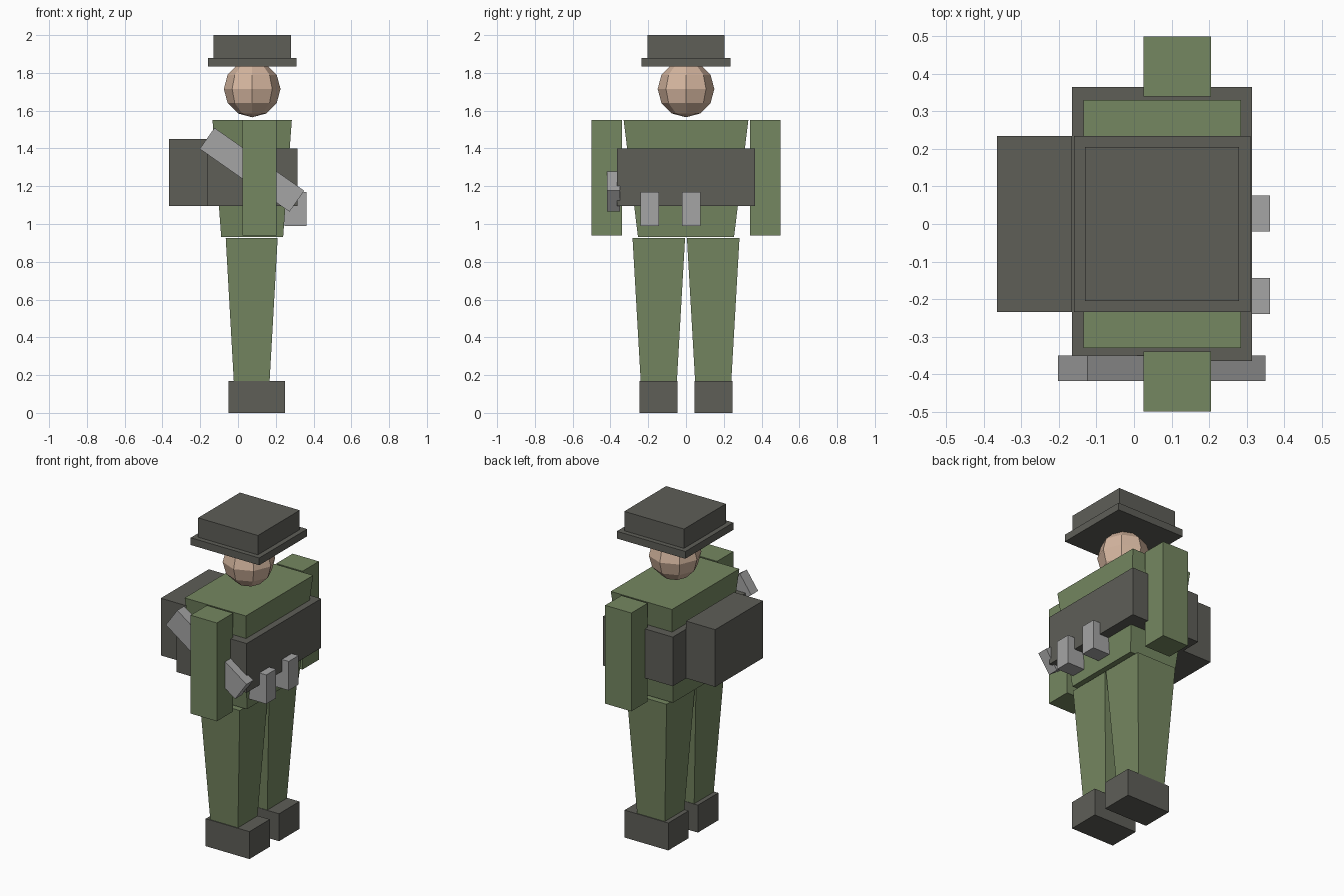
import bpy
import bmesh
from math import radians
from mathutils import Matrix

cube = bpy.data.objects.get("Cube")
if cube:
    bpy.data.objects.remove(cube, do_unlink=True)


def material(name, rgb):
    mat = bpy.data.materials.new(name)
    mat.use_nodes = True
    color = (*rgb, 1)
    mat.diffuse_color = color
    mat.node_tree.nodes["Principled BSDF"].inputs["Base Color"].default_value = color
    return mat


green = material("olive green", (0.178, 0.242, 0.119))
dark = material("dark grey", (0.112, 0.112, 0.097))
metal = material("light grey", (0.376, 0.376, 0.376))
skin = material("skin", (0.67, 0.47, 0.35))


def finish(name, bm, mat):
    mesh = bpy.data.meshes.new(name)
    bm.to_mesh(mesh)
    bm.free()
    mesh.materials.append(mat)
    obj = bpy.data.objects.new(name, mesh)
    bpy.context.collection.objects.link(obj)
    return obj


def block(name, mat, x, y, z, bottom=(1, 1)):
    """Box spanning the given ranges; bottom scales its lower face in x and y."""
    size = [r[1] - r[0] for r in (x, y, z)]
    center = [(r[0] + r[1]) / 2 for r in (x, y, z)]
    bm = bmesh.new()
    bmesh.ops.create_cube(bm, size=1)
    for v in bm.verts:
        if v.co.z < 0:
            v.co.x *= bottom[0]
            v.co.y *= bottom[1]
    bmesh.ops.scale(bm, vec=size, verts=bm.verts)
    obj = finish(name, bm, mat)
    obj.location = center
    return obj


# Hat
block("hat_crown", dark, (-0.13, 0.28), (-0.205, 0.205), (1.88, 2))
block("hat_brim", dark, (-0.16, 0.31), (-0.235, 0.235), (1.835, 1.88))

# Faceted head
bm = bmesh.new()
bmesh.ops.create_uvsphere(bm, u_segments=8, v_segments=6, radius=0.15,
                          matrix=Matrix.Translation((0.075, 0, 1.715)))
finish("head", bm, skin)

# Tapered torso, vest and backpack
block("torso", green, (-0.135, 0.285), (-0.33, 0.33), (0.93, 1.55), (0.78, 0.77))
block("vest", dark, (-0.165, 0.315), (-0.365, 0.365), (1.095, 1.4))
block("backpack", dark, (-0.365, -0.165), (-0.235, 0.235), (1.095, 1.45))

# Arms, legs and boots on both sides
for side, s in (("right", -1), ("left", 1)):
    def span(a, b):
        return sorted((s * a, s * b))
    block(side + "_arm", green, (0.025, 0.205), span(0.34, 0.5), (0.94, 1.55))
    block(side + "_leg", green, (-0.065, 0.21), span(0.005, 0.283), (0.17, 0.925), (0.69, 0.69))
    block(side + "_boot", dark, (-0.05, 0.25), span(0.045, 0.245), (0, 0.17))

# Belt pouches
for i, y in enumerate((-0.24, -0.02)):
    block(f"pouch_{i + 1}", metal, (0.245, 0.362), (y, y + 0.096), (0.99, 1.17))

# Slanted bar carried at the side
bar = block("carried_bar", metal, (-0.216, 0.364), (-0.418, -0.35), (1.219, 1.355))
bar.location.z = 1.287
bar.rotation_euler.y = radians(35)
